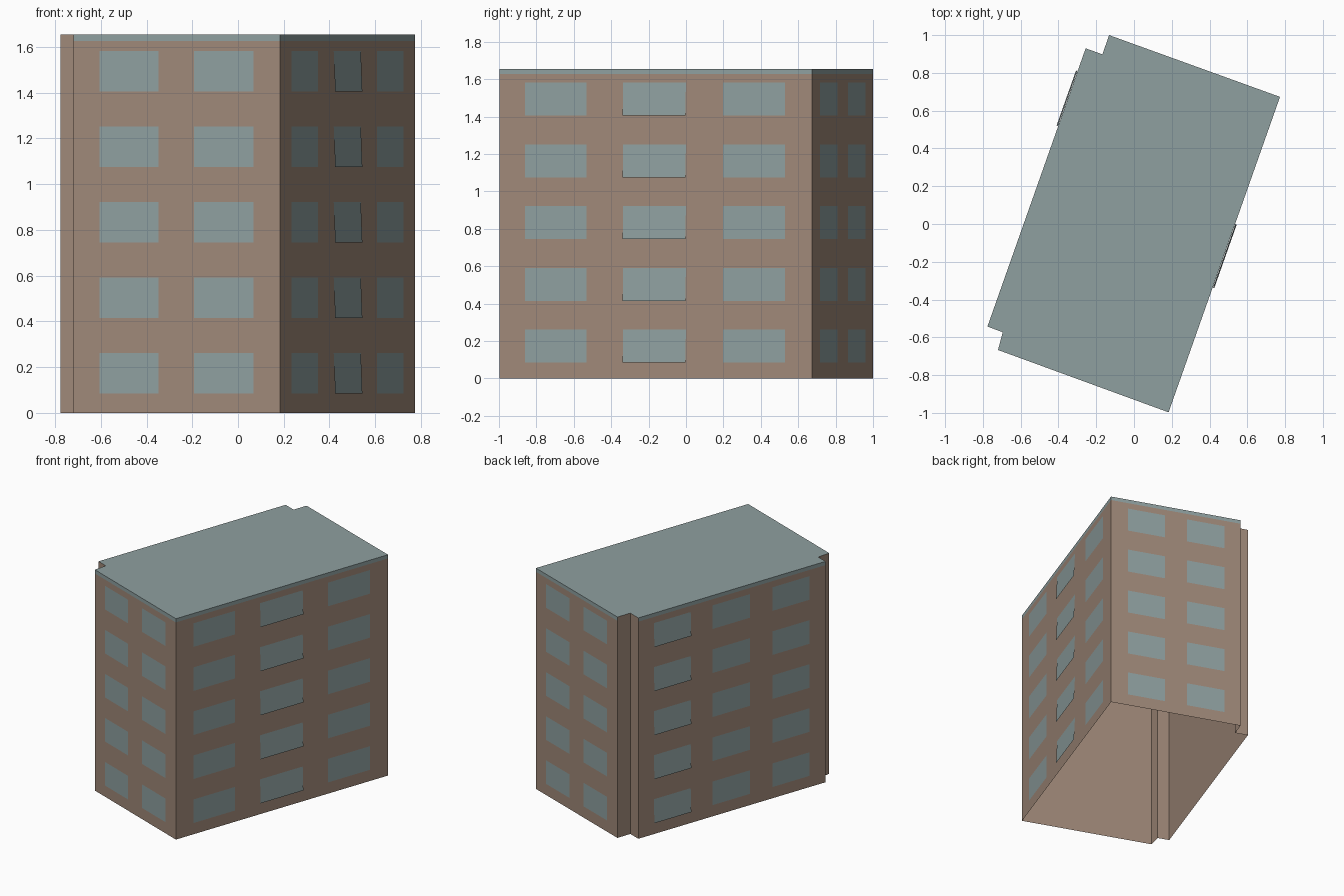
import bpy, bmesh
from mathutils import Vector

cube = bpy.data.objects.get("Cube")
if cube:
    bpy.data.objects.remove(cube, do_unlink=True)


def material(name, rgb):
    mat = bpy.data.materials.new(name)
    mat.use_nodes = True
    mat.diffuse_color = (*rgb, 1)
    mat.node_tree.nodes["Principled BSDF"].inputs["Base Color"].default_value = (*rgb, 1)
    return mat


brown = material("brown wall", (0.35, 0.25, 0.19))
slate = material("slate grey", (0.275, 0.352, 0.352))


def add_object(name, bm, mats):
    mesh = bpy.data.meshes.new(name)
    bm.to_mesh(mesh)
    bm.free()
    for mat in mats:
        mesh.materials.append(mat)
    obj = bpy.data.objects.new(name, mesh)
    bpy.context.collection.objects.link(obj)
    return obj


# Counter-clockwise floor plan with two notched corners
front_l, front_r = Vector((-0.72, -0.667)), Vector((0.183, -0.997))
back_r, back_l = Vector((0.773, 0.673)), Vector((-0.132, 1.0))
notch_back, side_back = Vector((-0.167, 0.898)), Vector((-0.256, 0.93))
side_front, notch_front = Vector((-0.776, -0.543)), Vector((-0.695, -0.573))
plan = [front_l, front_r, back_r, back_l, notch_back, side_back, side_front, notch_front]
banded = (0, 1, 2, 5)          # the four long walls carry the roof band
HEIGHT, BAND = 1.655, 1.627

# Shell: walls open at the bottom, roof band and flat roof
bm = bmesh.new()
rings = [[bm.verts.new((p.x, p.y, z)) for p in plan] for z in (0, BAND, HEIGHT)]
for level in range(2):
    low, high = rings[level], rings[level + 1]
    for i in range(len(plan)):
        j = (i + 1) % len(plan)
        face = bm.faces.new((low[i], low[j], high[j], high[i]))
        face.material_index = int(level == 1 and i in banded)
roof = bm.faces.new(rings[2])
roof.material_index = 1
add_object("building_shell", bm, [brown, slate])

# Windows: thin panes in five rows, some leaning out at the sill
TWO = [(0.128, 0.414), (0.586, 0.873)]
THREE = [(0.082, 0.279), (0.396, 0.597), (0.716, 0.914)]


def windows(name, start, end, spans, leaning=None):
    along = end - start
    out = Vector((along.y, -along.x)).normalized()
    bm = bmesh.new()
    for row in range(5):
        sill = 0.085 + 0.33 * row
        for k, (a, b) in enumerate(spans):
            lean = 0.007 if k == leaning else 0
            corners = []
            for t, z, gap in ((a, sill, lean), (b, sill, lean), (b, sill + 0.177, 0), (a, sill + 0.177, 0)):
                p = start + along * t + out * (0.002 + gap)
                corners.append(bm.verts.new((p.x, p.y, z)))
            bm.faces.new(corners)
    add_object(name, bm, [slate])


windows("front_windows", front_l, front_r, TWO)
windows("back_windows", back_r, back_l, TWO)
windows("plus_x_side_windows", front_r, back_r, THREE, leaning=1)
windows("minus_x_side_windows", side_back, side_front, THREE, leaning=0)
